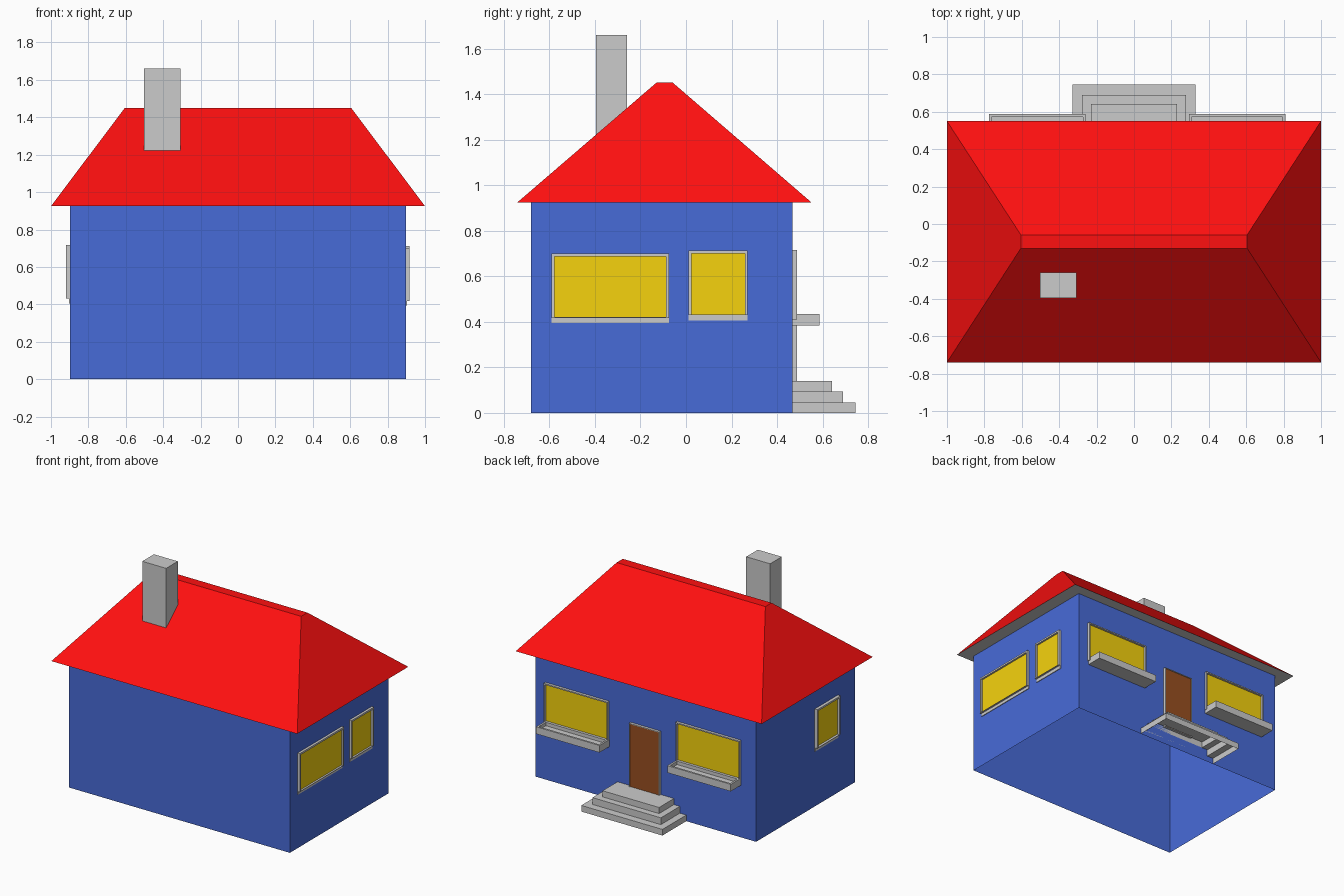
import bpy
import bmesh
from mathutils import Matrix, Vector

if "Cube" in bpy.data.objects:
    bpy.data.objects.remove(bpy.data.objects["Cube"])


def material(name, rgb):
    m = bpy.data.materials.new(name)
    m.diffuse_color = (*rgb, 1)
    m.use_nodes = True
    m.node_tree.nodes["Principled BSDF"].inputs["Base Color"].default_value = m.diffuse_color
    return m


RED = material("red", (1.0, 0.005, 0.005))
BLUE = material("blue", (0.064, 0.146, 0.685))
YELLOW = material("yellow", (0.92, 0.65, 0.004))
BROWN = material("brown", (0.318, 0.078, 0.015))


def loft(name, rings, mat=None, top=True, bottom=False, matrix=None):
    """Join rectangles (x0, x1, y0, y1, z) into a surface, with optional end caps."""
    bm = bmesh.new()
    loops = [[bm.verts.new(p) for p in ((x0, y0, z), (x1, y0, z), (x1, y1, z), (x0, y1, z))]
             for x0, x1, y0, y1, z in rings]
    for a, b in zip(loops, loops[1:]):
        for i in range(4):
            j = (i + 1) % 4
            bm.faces.new((a[i], a[j], b[j], b[i]))
    if top:
        bm.faces.new(loops[-1])
    if bottom:
        bm.faces.new(loops[0][::-1])
    flat = [f for f in bm.faces if f.calc_area() < 1e-7]
    bmesh.ops.delete(bm, geom=flat, context='FACES')
    bmesh.ops.remove_doubles(bm, verts=bm.verts, dist=1e-5)
    mesh = bpy.data.meshes.new(name)
    bm.to_mesh(mesh)
    bm.free()
    if mat:
        mesh.materials.append(mat)
    obj = bpy.data.objects.new(name, mesh)
    if matrix:
        obj.matrix_world = matrix
    bpy.context.collection.objects.link(obj)
    return obj


def opening(name, normal, centre, width, z0, z1, mat, depth=0.02, rim=0.013, inset=0.004,
            apron=0.0):
    """Raised frame with a coloured panel on a wall; apron is a flat strip under the sill."""
    n, up = Vector(normal), Vector((0, 0, 1))
    x = up.cross(n)
    m = Matrix((x, up, n)).transposed().to_4x4()
    m.translation = centre
    w, i = width / 2, width / 2 - rim
    sill = z0 + (apron + 0.003 if apron else rim)
    panel = (-i, i, sill, z1 - rim, inset)
    rings = [(-w, w, z0, z1, 0)]
    if apron:
        rings += [(-w, w, z0, z1, 0.005), (-w, w, z0 + apron, z1, 0.005)]
    rings += [(-w, w, z0 + apron, z1, depth), (-i, i, sill, z1 - rim, depth), panel]
    loft(name + "_frame", rings, top=False, matrix=m)
    loft(name + "_panel", [panel], mat, matrix=m)


WX, Y0, Y1, EAVE = 0.898, -0.68, 0.468, 0.925

# walls, open underneath
loft("walls", [(-WX, WX, Y0, Y1, 0), (-WX, WX, Y0, Y1, EAVE)], BLUE, top=False)

# hipped roof with a narrow flat ridge, and its grey underside
eaves = (-1, 1, -0.74, 0.55, EAVE)
loft("roof", [eaves, (-0.605, 0.605, -0.13, -0.058, 1.45)], RED)
loft("roof_underside", [eaves], top=False, bottom=True)

# chimney
loft("chimney", [(-0.502, -0.308, -0.395, -0.26, 1.15), (-0.502, -0.308, -0.395, -0.26, 1.66)],
     bottom=True)

# entrance steps, hollow underneath
rings, z = [], 0
for w, y, top_z in ((0.33, 0.745, 0.045), (0.278, 0.689, 0.095), (0.23, 0.641, 0.14)):
    rings += [(-w, w, Y1, y, z), (-w, w, Y1, y, top_z)]
    z = top_z
loft("steps", rings)

# door
opening("door", (0, 1, 0), (0, Y1, 0), 0.245, 0.13, 0.607, BROWN, rim=0.005, inset=0.014)

# back windows with flower trays
for side, cx, tx in (("left", 0.557, 0.551), ("right", -0.516, -0.517)):
    opening("back_window_" + side, (0, 1, 0), (cx, Y1, 0), 0.52, 0.41, 0.715, YELLOW, rim=0.009)
    a, b, y, r = tx - 0.258, tx + 0.258, 0.587, 0.014
    inner = (a + r, b - r, Y1 + r + 0.01, y - r)
    loft("window_tray_" + side, [(a, b, Y1, y, 0.383), (a, b, Y1, y, 0.435),
                                 (*inner, 0.435), (*inner, 0.41)], bottom=True)

# side windows with a strip below the sill
opening("right_window_large", (1, 0, 0), (WX, -0.333, 0), 0.515, 0.395, 0.70, YELLOW,
        depth=0.018, apron=0.022)
opening("right_window_small", (1, 0, 0), (WX, 0.141, 0), 0.26, 0.405, 0.713, YELLOW,
        depth=0.018, apron=0.025)
opening("left_window", (-1, 0, 0), (-WX, -0.347, 0), 0.27, 0.405, 0.717, YELLOW,
        depth=0.022, apron=0.027)
